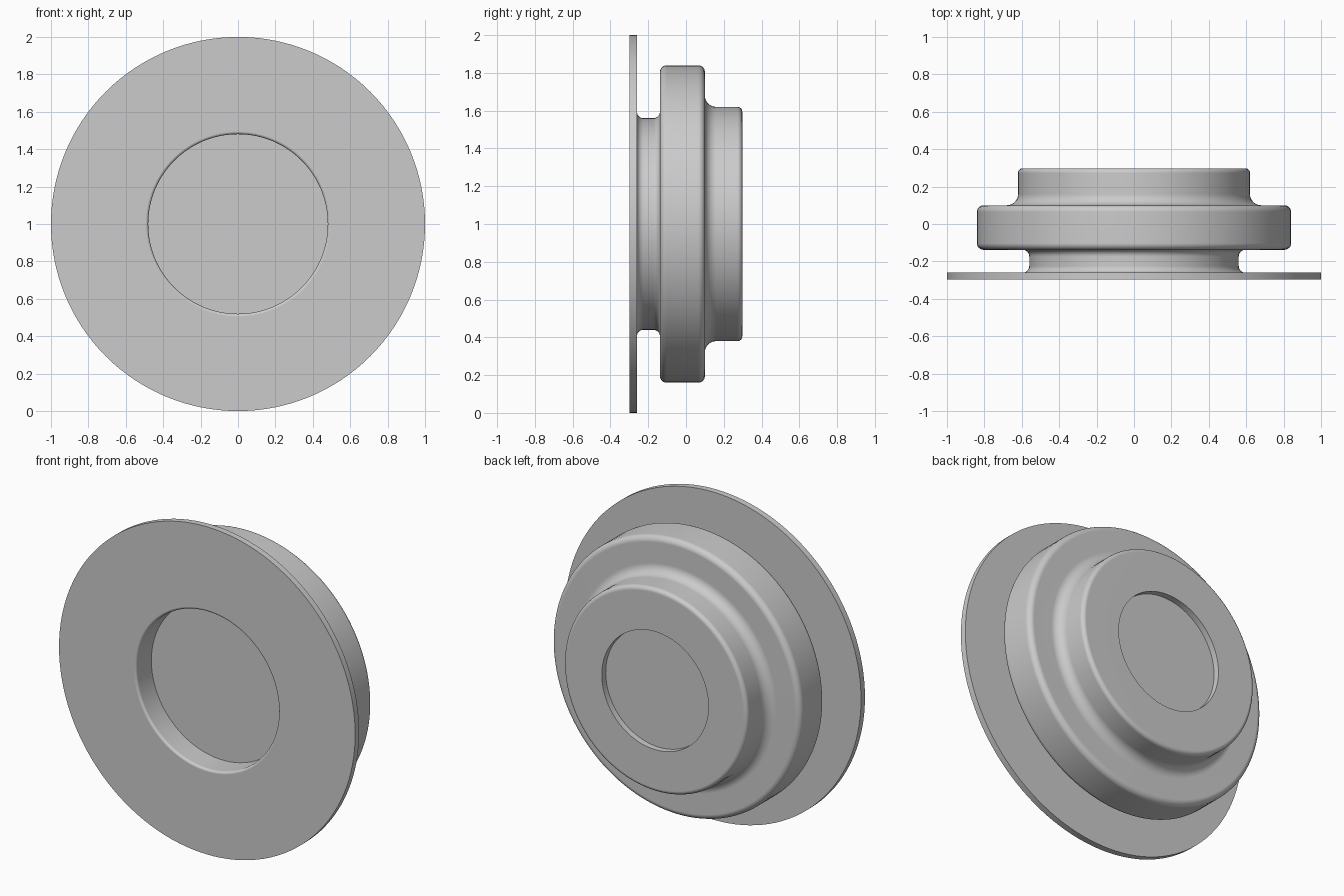
import bpy, bmesh
from math import pi, sin, cos
from mathutils import Vector

cube = bpy.data.objects.get("Cube")
if cube:
    bpy.data.objects.remove(cube, do_unlink=True)

grey = bpy.data.materials.new("plain grey")
grey.use_nodes = True
grey.diffuse_color = (0.6, 0.6, 0.6, 1)
grey.node_tree.nodes["Principled BSDF"].inputs["Base Color"].default_value = (0.6, 0.6, 0.6, 1)


def rounded(corners, steps=6):
    """Turn (radius, y, fillet) right-angle corners into a profile with rounded bends."""
    points = [Vector((r, y, 0)) for r, y, fillet in corners]
    profile = []
    for i, p in enumerate(points):
        fillet = corners[i][2]
        if not fillet:
            profile.append(p)
            continue
        a = (points[i - 1] - p).normalized() * fillet
        b = (points[i + 1] - p).normalized() * fillet
        for k in range(steps + 1):
            t = k / steps * pi / 2
            profile.append(p + a * (1 - sin(t)) + b * (1 - cos(t)))
    return profile


def lathe(name, corners, segments=128):
    """Spin a profile about the front-to-back axis through the middle."""
    bm = bmesh.new()
    verts = [bm.verts.new(p) for p in rounded(corners)]
    edges = [bm.edges.new(pair) for pair in zip(verts, verts[1:])]
    bmesh.ops.spin(bm, geom=verts + edges, cent=(0, 0, 0), axis=(0, 1, 0),
                   angle=2 * pi, steps=segments)
    bmesh.ops.remove_doubles(bm, verts=bm.verts, dist=0.0001)
    bmesh.ops.recalc_face_normals(bm, faces=bm.faces)
    bmesh.ops.translate(bm, verts=bm.verts, vec=(0, 0, 1))
    mesh = bpy.data.meshes.new(name)
    bm.to_mesh(mesh)
    bm.free()
    mesh.materials.append(grey)
    obj = bpy.data.objects.new(name, mesh)
    bpy.context.collection.objects.link(obj)
    bpy.ops.object.select_all(action="DESELECT")
    obj.select_set(True)
    bpy.context.view_layer.objects.active = obj
    bpy.ops.object.shade_smooth_by_angle(angle=pi / 6)
    # Keep the flat faces flat beside the fillets
    weighted = obj.modifiers.new("flat faces", "WEIGHTED_NORMAL")
    weighted.keep_sharp = True


lathe("flanged_hub", [
    # Front recess
    (0, -0.15, 0), (0.48, -0.15, 0), (0.48, -0.298, 0.015),
    # Thin front disc
    (1, -0.298, 0), (1, -0.26, 0),
    # Neck
    (0.56, -0.26, 0.035), (0.56, -0.138, 0.035),
    # Thick middle flange
    (0.84, -0.138, 0.035), (0.84, 0.1, 0.035),
    # Rear boss
    (0.62, 0.1, 0.06), (0.62, 0.298, 0.025),
    # Shallow rear recess
    (0.36, 0.298, 0), (0.36, 0.26, 0), (0, 0.26, 0),
])
